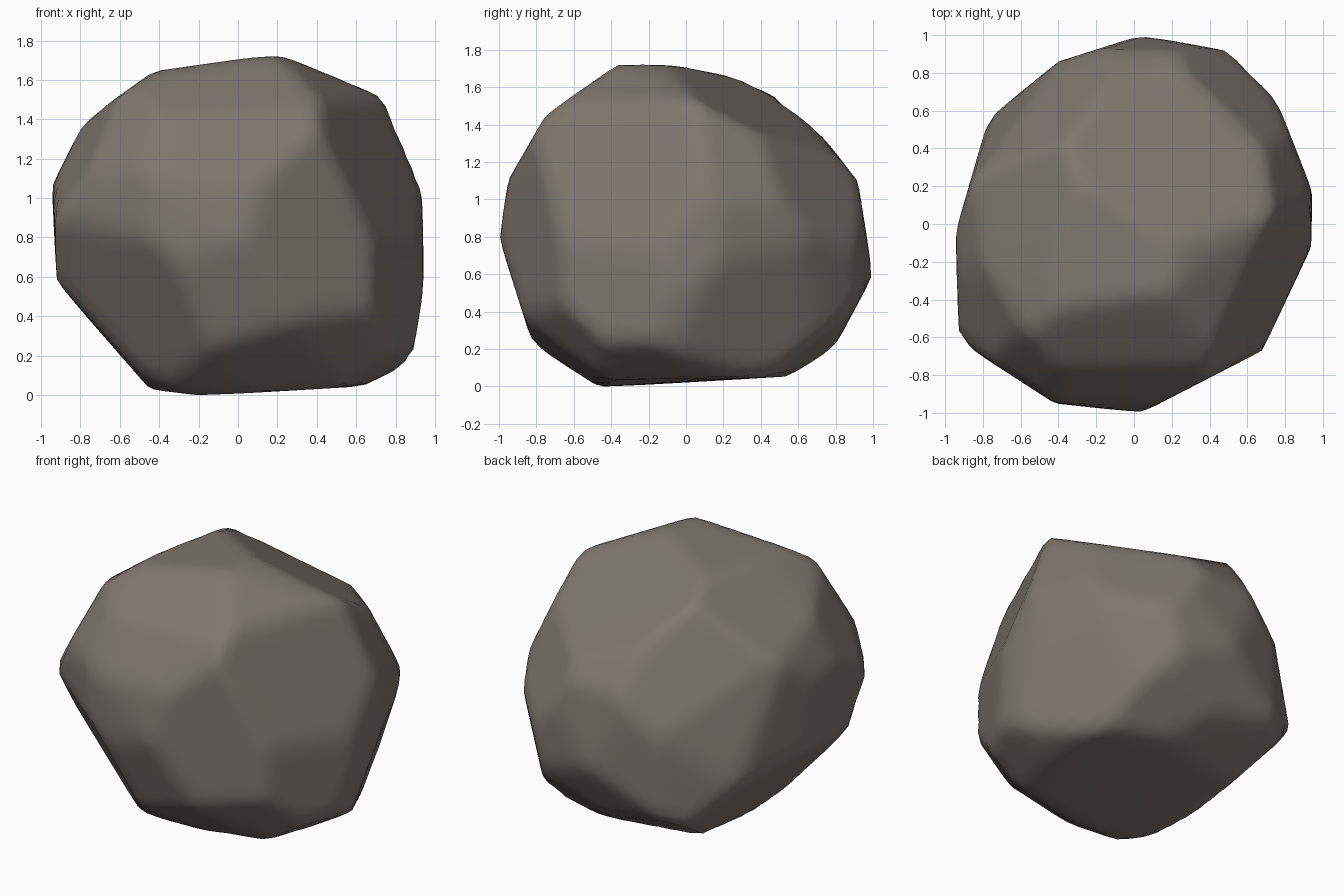
import bpy, bmesh, math
from mathutils import Vector

cube = bpy.data.objects.get("Cube")
if cube:
    bpy.data.objects.remove(cube, do_unlink=True)

BLEND = 120           # higher values leave harder ridges where cuts meet


def carving(heading, tilt, *outline):
    """An outline in hundredths, on a plane with a heading and a tilt."""
    heading, tilt = math.radians(heading), math.radians(tilt)
    right = Vector((math.cos(heading), math.sin(heading), 0))
    up = Vector((-math.sin(heading) * math.sin(tilt),
                 math.cos(heading) * math.sin(tilt),
                 math.cos(tilt)))
    return right, up, [Vector(point) / 100 for point in outline]


def reach(direction, right, up, outline):
    """Distance from the centre to the carved outline along a direction."""
    flat = Vector((direction.dot(right), direction.dot(up)))
    best = math.inf
    for start, end in zip(outline, outline[1:] + outline[:1]):
        edge = end - start
        facing = flat.cross(edge)
        if facing == 0:
            continue
        along = start.cross(edge) / facing
        share = start.cross(flat) / facing
        if along > 0 and -0.001 <= share <= 1.001:
            best = min(best, along)
    return best


# Carving outlines: three straight ones, then three slanted ones
carvings = [
    carving(0, 0,
            (20, 87), (77, 64), (93, 41), (95, -30), (88, -70), (63, -82),
            (-20, -87), (-56, -82), (-92, -29), (-95, 19), (-78, 53), (-43, 78)),
    carving(90, 0,
            (28, 85), (66, 57), (92, 23), (100, -27), (77, -70), (55, -81),
            (-46, -87), (-82, -64), (-100, -7), (-95, 24), (-68, 71), (-38, 86)),
    carving(0, 90,
            (4, 100), (53, 91), (73, 72), (95, 16), (94, -12), (68, -67),
            (4, -100), (-42, -95), (-93, -62), (-95, -6), (-77, 56), (-40, 86)),
    carving(35, 30,
            (-3, 91), (-78, 57), (-111, 3), (-55, -90), (16, -104), (69, -86),
            (101, 0), (69, 56)),
    carving(215, 30,
            (5, 95), (78, 68), (104, 30), (111, 1), (102, -32), (17, -102),
            (-51, -87), (-87, -64), (-102, 2), (-63, 76)),
    carving(145, -30,
            (-57, 80), (55, 69), (82, 22), (95, -30), (25, -97), (-15, -104),
            (-71, -72), (-95, -44), (-95, -17)),
]

# Boulder body: a round blank carved by every outline
bm = bmesh.new()
bmesh.ops.create_icosphere(bm, subdivisions=5, radius=1)
for vert in bm.verts:
    direction = vert.co.normalized()
    softened = sum(reach(direction, *cut) ** -BLEND for cut in carvings)
    vert.co = direction * softened ** (-1 / BLEND)

# Stand the boulder on the ground
lowest = min(vert.co.z for vert in bm.verts)
bmesh.ops.translate(bm, verts=bm.verts, vec=(0, 0, -lowest))

mesh = bpy.data.meshes.new("boulder")
bm.to_mesh(mesh)
bm.free()
boulder = bpy.data.objects.new("boulder", mesh)
bpy.context.collection.objects.link(boulder)

# Warm grey stone
stone = bpy.data.materials.new("warm grey stone")
stone.use_nodes = True
colour = (0.21, 0.185, 0.16, 1)
stone.diffuse_color = colour
stone.node_tree.nodes["Principled BSDF"].inputs["Base Color"].default_value = colour
mesh.materials.append(stone)

bpy.context.view_layer.objects.active = boulder
boulder.select_set(True)
bpy.ops.object.shade_smooth_by_angle(angle=math.radians(60))
